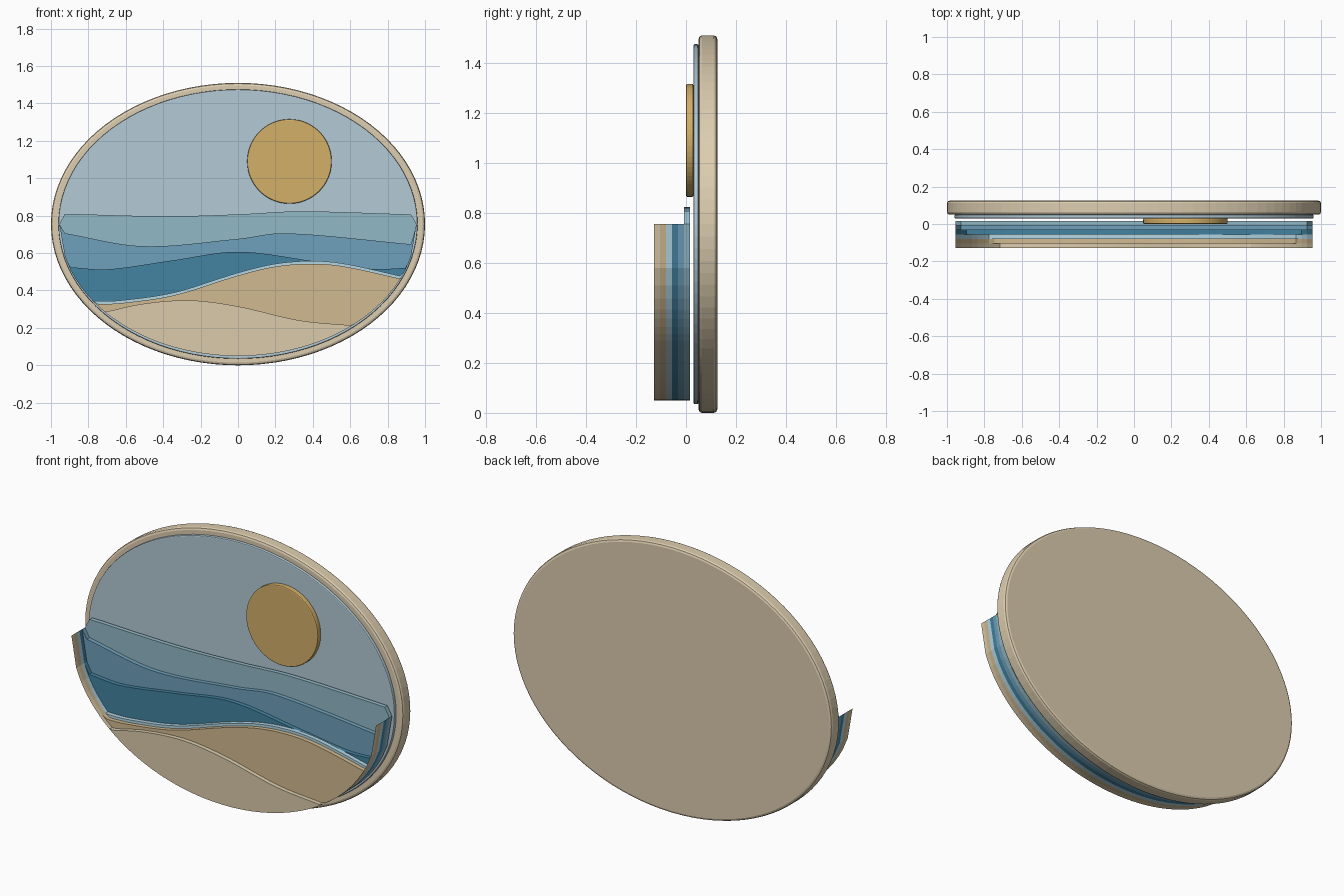
import bpy, bmesh, math
from mathutils import Matrix

if "Cube" in bpy.data.objects:
    bpy.data.objects.remove(bpy.data.objects["Cube"])

CZ = 0.755               # height of the ellipse centre
RX, RZ = 0.955, 0.705    # ellipse that clips the landscape layers
STEPS = 64


def paint(obj, hex_colour):
    lin = [(int(hex_colour[i:i + 2], 16) / 255) ** 2.2 for i in (0, 2, 4)]
    mat = bpy.data.materials.new(obj.name + "_colour")
    mat.diffuse_color = (*lin, 1)
    mat.use_nodes = True
    mat.node_tree.nodes["Principled BSDF"].inputs["Base Color"].default_value = mat.diffuse_color
    obj.data.materials.append(mat)


def add_object(name, bm, colour):
    mesh = bpy.data.meshes.new(name)
    bm.to_mesh(mesh)
    bm.free()
    obj = bpy.data.objects.new(name, mesh)
    bpy.context.collection.objects.link(obj)
    paint(obj, colour)
    return obj


def disc(name, x, z, rx, rz, y0, y1, bevel, colour, sides=96):
    bm = bmesh.new()
    bmesh.ops.create_cone(bm, cap_ends=True, segments=sides, radius1=1, radius2=1, depth=1)
    bm.transform(Matrix.Translation((x, (y0 + y1) / 2, z))
                 @ Matrix.Diagonal((rx, y1 - y0, rz, 1))
                 @ Matrix.Rotation(math.pi / 2, 4, 'X'))
    obj = add_object(name, bm, colour)
    mod = obj.modifiers.new("rounded_edge", 'BEVEL')
    mod.width, mod.segments, mod.limit_method = bevel, 2, 'ANGLE'
    mod.angle_limit = math.radians(40)


def curve_height(pts, x):
    """Smooth curve through a few points, straight beyond the ends."""
    n = len(pts)

    def slope(i):
        a, b = pts[max(i - 1, 0)], pts[min(i + 1, n - 1)]
        return (b[1] - a[1]) / (b[0] - a[0])
    if x <= pts[0][0]:
        return pts[0][1] + slope(0) * (x - pts[0][0])
    if x >= pts[-1][0]:
        return pts[-1][1] + slope(n - 1) * (x - pts[-1][0])
    i = max(k for k in range(n - 1) if pts[k][0] <= x)
    (xa, za), (xb, zb) = pts[i], pts[i + 1]
    h = xb - xa
    t = (x - xa) / h
    return ((2 * t**3 - 3 * t**2 + 1) * za + (t**3 - 2 * t**2 + t) * h * slope(i)
            + (3 * t**2 - 2 * t**3) * zb + (t**3 - t**2) * h * slope(i + 1))


def wave_layer(name, pts, y0, y1, colour):
    """Slab with a wavy top, clamped to the ellipse; its thin ends follow the rim."""
    bm = bmesh.new()
    cols = []
    for i in range(STEPS + 1):
        x = RX * (2 * i / STEPS - 1)
        half = RZ * math.sqrt(max(0, 1 - (x / RX) ** 2))
        low = CZ - half
        top = min(max(curve_height(pts, x), low), CZ + half)
        cols.append([bm.verts.new((x, y, z)) for y, z in
                     ((y0, low), (y0, top), (y1, top), (y1, low))])
    for a, b in zip(cols, cols[1:]):
        thick = max(c[1].co.z - c[0].co.z for c in (a, b)) > 1e-5
        for k in range(4):
            if k % 2 == 1 or thick:   # front and back only where the slab has height
                m = (k + 1) % 4
                bm.faces.new((a[k], b[k], b[m], a[m]))
    add_object(name, bm, colour)


# Backing plate, sky and sun
disc("backing_plate", 0, CZ, 1.0, 0.755, 0.05, 0.125, 0.014, "DCCCAE")
disc("sky_panel", 0, CZ, 0.96, 0.72, 0.03, 0.05, 0.005, "B2C9D5")
disc("sun", 0.275, 1.09, 0.226, 0.226, 0.0, 0.03, 0.006, "D2AE68", 64)

# Landscape layers from back to front
shore = [(-0.775, 0.342), (-0.63, 0.347), (-0.34, 0.39), (0, 0.495),
         (0.2, 0.543), (0.4, 0.558), (0.57, 0.543), (0.88, 0.475)]
layers = [
    ("far_sea", "90B7C5", [(-0.925, 0.81), (-0.39, 0.797), (0, 0.807), (0.33, 0.823), (0.92, 0.807)]),
    ("middle_sea", "6E9FBA", [(-0.925, 0.706), (-0.51, 0.637), (0, 0.676), (0.25, 0.706), (0.93, 0.647)]),
    ("near_sea", "4482A0", [(-0.89, 0.524), (-0.7, 0.513), (-0.35, 0.561), (0, 0.607), (0.41, 0.556),
                            (0.72, 0.515), (0.91, 0.522)]),
    ("foam", "B1D5E3", shore),
    ("wet_sand", "D0B890", [(x, z - 0.015) for x, z in shore]),
    ("dry_sand", "DACAAA", [(-0.72, 0.283), (-0.5, 0.33), (-0.25, 0.347), (0, 0.315), (0.33, 0.24), (0.61, 0.213)]),
]
Y_BACK, THICK = 0.016, 0.024
for i, (name, colour, pts) in enumerate(layers):
    back = Y_BACK - i * THICK
    wave_layer(name, pts, back - THICK, back, colour)
